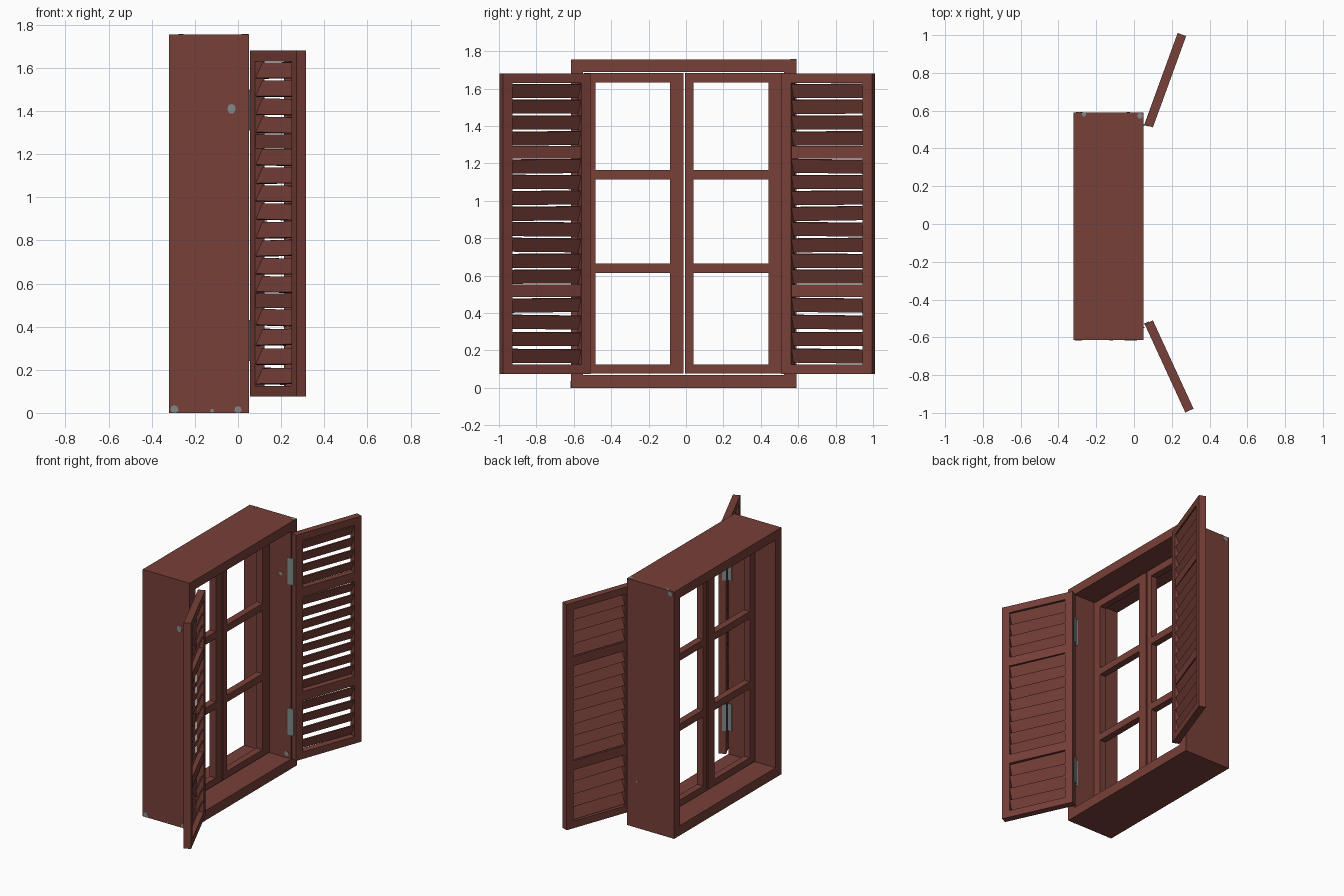
import bpy, bmesh, math, random
from mathutils import Matrix, Vector

if "Cube" in bpy.data.objects:
    bpy.data.objects.remove(bpy.data.objects["Cube"])

random.seed(4)

def material(name, rgb):
    m = bpy.data.materials.new(name)
    m.diffuse_color = (*rgb, 1)
    m.use_nodes = True
    m.node_tree.nodes["Principled BSDF"].inputs["Base Color"].default_value = m.diffuse_color
    return m

RED = material("oxide red paint", (0.185, 0.05, 0.04))
GREY = material("bare grey metal", (0.22, 0.25, 0.25))

def box(bm, lo, hi, matrix=None):
    """Axis aligned box from corner to corner, optionally transformed."""
    lo, hi = Vector(lo), Vector(hi)
    m = Matrix.Translation((lo + hi) / 2) @ Matrix.Diagonal((*(hi - lo), 1))
    bmesh.ops.create_cube(bm, size=1, matrix=(matrix @ m) if matrix else m)

def finish(bm, name, mat, place=None):
    if place:
        bm.transform(place)
    bmesh.ops.recalc_face_normals(bm, faces=bm.faces)
    me = bpy.data.meshes.new(name)
    bm.to_mesh(me)
    bm.free()
    me.materials.append(mat)
    ob = bpy.data.objects.new(name, me)
    bpy.context.collection.objects.link(ob)
    return ob

# Deep outer frame: a box with a rectangular hole along x
CY, H = -0.0125, 1.755
X0, X1 = -0.32, 0.05
bm = bmesh.new()
def loop(x, half, z0, z1):
    return [bm.verts.new((x, CY + sy * half, z))
            for sy, z in ((-1, z0), (1, z0), (1, z1), (-1, z1))]
rings = [loop(X0, 0.6025, 0, H), loop(X1, 0.6025, 0, H),
         loop(X1, 0.5375, 0.07, 1.69), loop(X0, 0.5375, 0.07, 1.69)]
for a in range(4):
    r, s = rings[a], rings[(a + 1) % 4]
    for i in range(4):
        j = (i + 1) % 4
        bm.faces.new((r[i], r[j], s[j], s[i]))
finish(bm, "window_frame", RED)

# Two sashes, each with two stiles and four rails
SX0, SX1 = -0.163, -0.115
def sash(name, y0, y1, a, b):
    bm = bmesh.new()
    box(bm, (SX0, y0, 0.077), (SX1, a, 1.684))
    box(bm, (SX0, b, 0.077), (SX1, y1, 1.684))
    for z0, z1 in ((0.077, 0.124), (0.615, 0.665), (1.115, 1.165), (1.632, 1.684)):
        box(bm, (SX0, a, z0), (SX1, b, z1))
    finish(bm, name, RED)
sash("left_sash", -0.545, -0.014, -0.485, -0.085)
sash("right_sash", -0.006, 0.52, 0.04, 0.44)

# Open louvred shutters; local axes: width, outward depth, height
W, T, ST = 0.515, 0.048, 0.055
def shutter(side, origin_y, degrees, sign):
    a = math.radians(degrees)
    s, c = math.sin(a), math.cos(a)
    place = Matrix(((s, c, 0, 0.10),
                    (sign * c, -sign * s, 0, origin_y),
                    (0, 0, 1, 0), (0, 0, 0, 1)))
    bm = bmesh.new()
    box(bm, (0, -T, 0.075), (ST, 0, 1.68))
    box(bm, (W - ST, -T, 0.075), (W, 0, 1.68))
    for z0, z1 in ((0.075, 0.125), (1.63, 1.68)):
        box(bm, (ST, -T, z0), (W - ST, 0, z1))
    for z0, z1 in ((0.487, 0.553), (1.227, 1.292)):
        box(bm, (ST, -T + 0.003, z0), (W - ST, -0.003, z1))
    finish(bm, side + "_shutter_frame", RED, place)

    # Slats, high edge outward, each a little crooked
    bm = bmesh.new()
    for z0, z1, n in ((0.125, 0.487, 4), (0.553, 1.227, 8), (1.292, 1.63, 4)):
        pitch = (z1 - z0) / n
        for i in range(n):
            m = (Matrix.Translation((W / 2, -T / 2, z0 + pitch * (i + 0.5)))
                 @ Matrix.Rotation(math.radians(random.uniform(-0.8, 0.8)), 4, 'Y')
                 @ Matrix.Rotation(math.radians(-25 + random.uniform(-2, 2)), 4, 'X'))
            box(bm, (-0.203, -0.004, -0.04), (0.203, 0.004, 0.04), m)
    finish(bm, side + "_shutter_slats", RED, place)

    # Hinges: a leaf on the shutter edge and a leaf on the frame wall
    bm = bmesh.new()
    for z in (0.335, 1.405):
        box(bm, (-0.004, -T - 0.003, z - 0.095), (0.002, -T + 0.025, z + 0.095))
    finish(bm, side + "_hinge_shutter_leaves", GREY, place)
    bm = bmesh.new()
    wall = CY + sign * 0.5375
    for z in (0.335, 1.405):
        box(bm, (0.025, wall - sign * 0.005, z - 0.095),
            (0.056, wall + sign * 0.001, z + 0.095))
    finish(bm, side + "_hinge_frame_leaves", GREY)

shutter("left", -0.51, 24.7, -1)
shutter("right", 0.511, 20, 1)

# Worn paint chips: thin irregular plates
bm = bmesh.new()
def chip(pos, axis, r, stretch=1.0):
    q = Vector((0, 0, 1)).rotation_difference(Vector(axis)).to_matrix().to_4x4()
    res = bmesh.ops.create_cone(bm, cap_ends=True, segments=7, radius1=r, radius2=r,
                                depth=0.004,
                                matrix=Matrix.Translation(pos) @ q
                                @ Matrix.Diagonal((1, stretch, 1, 1)))
YF, YB = -0.615, 0.59
chip((-0.03, YF, 1.41), (0, -1, 0), 0.02, 1.2)
chip((-0.295, YF, 0.017), (0, -1, 0), 0.019)
chip((0.0, YF, 0.015), (0, -1, 0), 0.017)
chip((-0.12, YF, 0.01), (0, -1, 0), 0.009)
chip((-0.265, 0.58, H), (0, 0, 1), 0.012)
chip((0.032, 0.573, H), (0, 0, 1), 0.016)
chip((-0.29, YB, 1.735), (0, 1, 0), 0.018)
chip((-0.03, YB, 0.33), (0, 1, 0), 0.009)
chip((-0.03, 0.525, 1.37), (0, 1, 0), 0.015)
chip((0.015, 0.525, 0.1), (0, 1, 0), 0.018)
finish(bm, "paint_chips", GREY)
